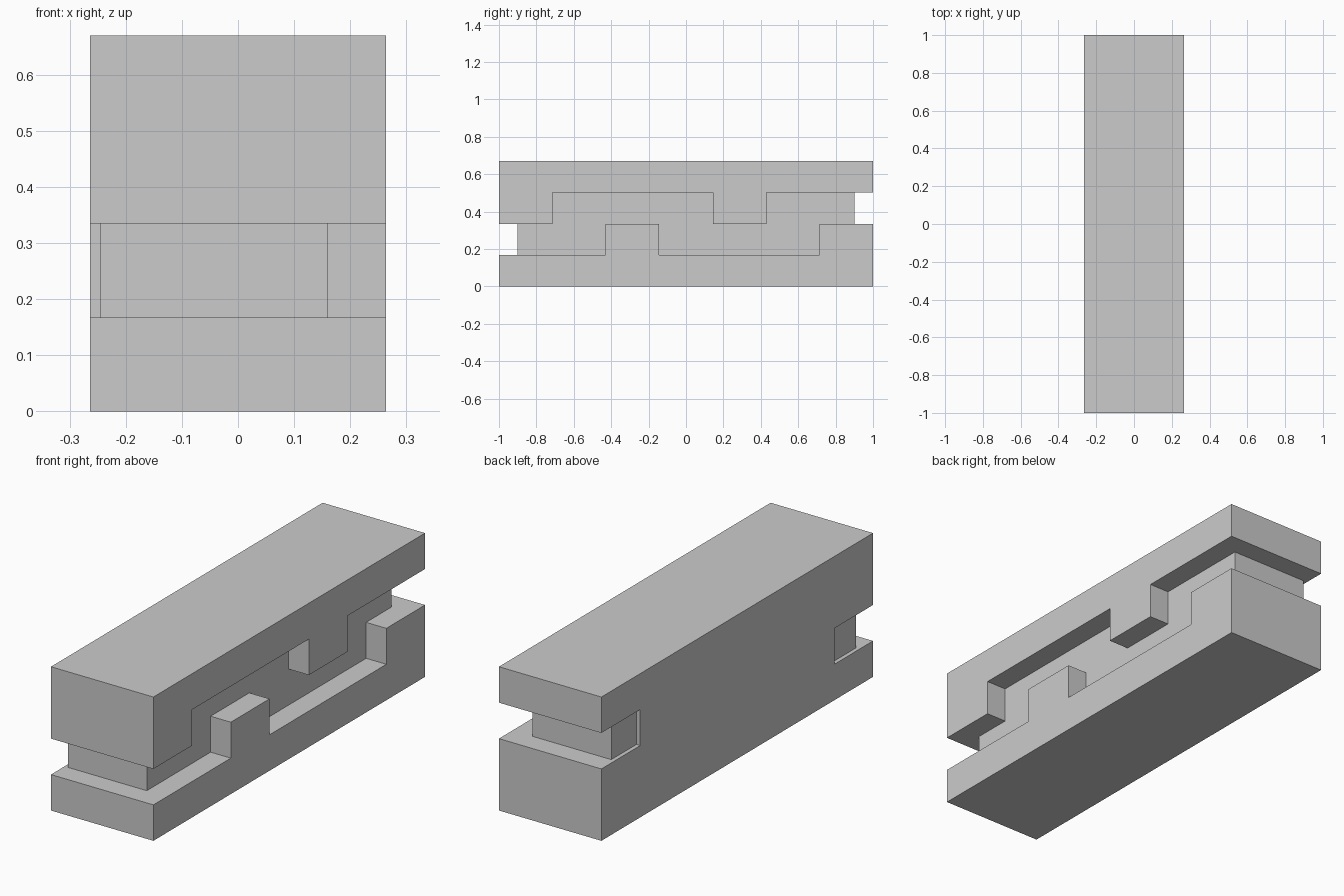
import bpy, bmesh

if "Cube" in bpy.data.objects:
    bpy.data.objects.remove(bpy.data.objects["Cube"])

W, H = 0.264, 0.67             # half width, full height
LOW, MID = H / 4, H / 2        # channel floor and middle level
RIGHT, LEFT, END = 0.16, -0.245, 0.9   # faces of the recessed core


def prism(name, points, direction):
    """Extrude a flat outline into a closed solid."""
    bm = bmesh.new()
    face = bm.faces.new([bm.verts.new(p) for p in points])
    ext = bmesh.ops.extrude_face_region(bm, geom=[face], use_keep_orig=True)
    verts = [v for v in ext["geom"] if isinstance(v, bmesh.types.BMVert)]
    bmesh.ops.translate(bm, verts=verts, vec=direction)
    bmesh.ops.recalc_face_normals(bm, faces=bm.faces)
    mesh = bpy.data.meshes.new(name)
    bm.to_mesh(mesh)
    bm.free()
    obj = bpy.data.objects.new(name, mesh)
    bpy.context.collection.objects.link(obj)
    return obj


def cut(target, cutter):
    mod = target.modifiers.new(cutter.name, 'BOOLEAN')
    mod.operation = 'DIFFERENCE'
    mod.solver = 'EXACT'
    mod.object = cutter
    cutter.hide_render = True
    bpy.context.view_layer.objects.active = target
    bpy.ops.object.modifier_apply(modifier=mod.name)
    bpy.data.objects.remove(cutter)


# Solid block
block = prism("notched_block",
              [(-W, -1, 0), (W, -1, 0), (W, 1, 0), (-W, 1, 0)], (0, 0, H))

# Toothed channel in the right side: lower edge, then the same edge turned half round
edge = [(-1.1, LOW), (-0.43, LOW), (-0.43, MID), (-0.145, MID),
        (-0.145, LOW), (0.715, LOW), (0.715, MID), (1.1, MID)]
outline = edge + [(-y, H - z) for y, z in edge]
cut(block, prism("side_channel_cutter",
                 [(RIGHT, y, z) for y, z in outline], (0.3, 0, 0)))

# End slots wrapping onto the left side: upper one at the back, lower one at the front
slot = [(-0.4, 0.715), (LEFT, 0.715), (LEFT, END),
        (0.4, END), (0.4, 1.1), (-0.4, 1.1)]
for side, base in ((1, MID), (-1, LOW)):
    cut(block, prism("end_slot_cutter",
                     [(x, side * y, base) for x, y in slot], (0, 0, LOW)))
